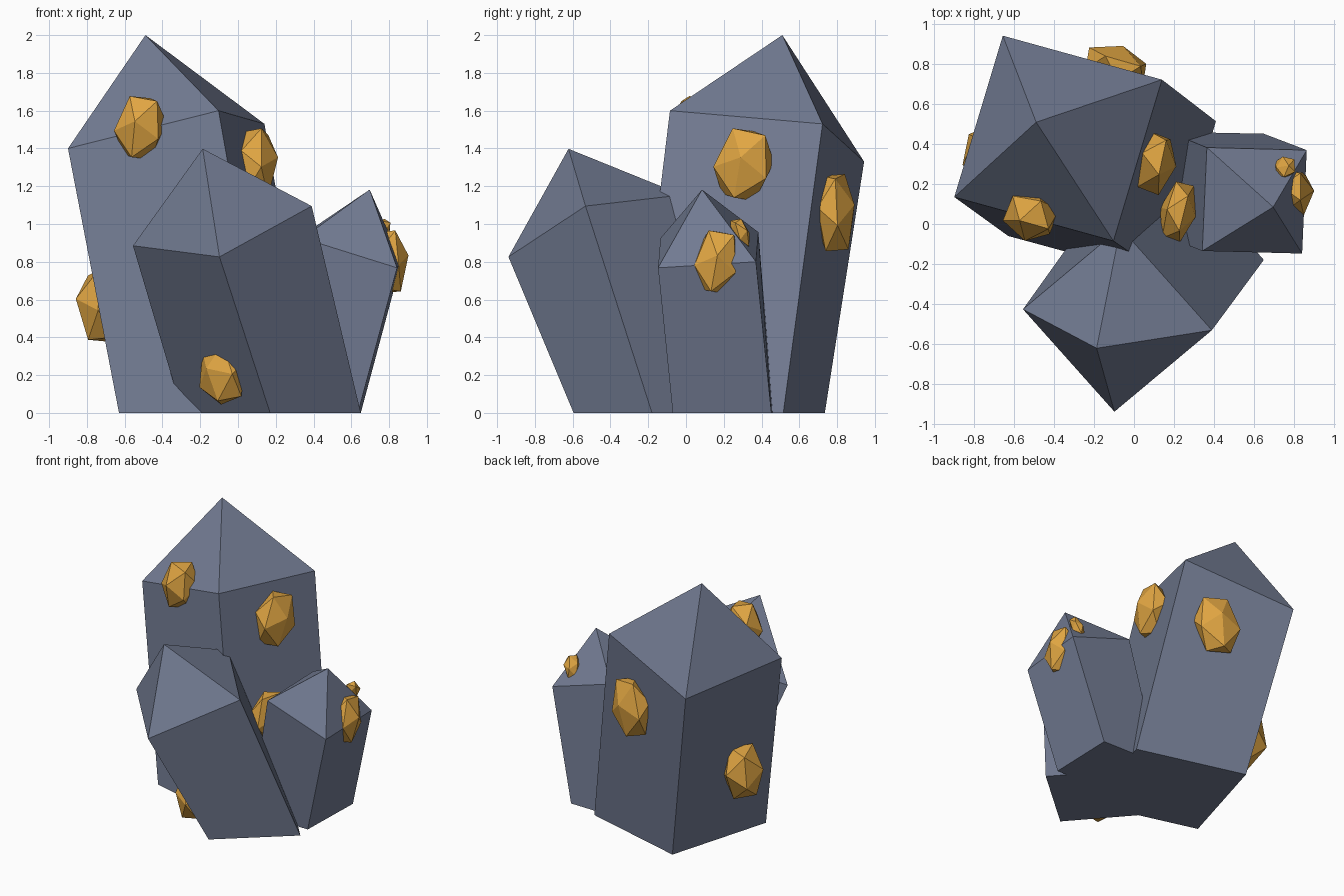
import bpy, bmesh, math
from mathutils import Vector, Matrix

if "Cube" in bpy.data.objects:
    bpy.data.objects.remove(bpy.data.objects["Cube"])


def material(name, rgb):
    m = bpy.data.materials.new(name)
    m.diffuse_color = (*rgb, 1)
    m.use_nodes = True
    m.node_tree.nodes["Principled BSDF"].inputs["Base Color"].default_value = m.diffuse_color
    return m


STONE = material("slate_blue_stone", (0.17, 0.20, 0.29))
GOLD = material("gold", (0.75, 0.38, 0.055))


def finish(name, bm, mat):
    bmesh.ops.recalc_face_normals(bm, faces=bm.faces)
    mesh = bpy.data.meshes.new(name)
    bm.to_mesh(mesh)
    bm.free()
    mesh.materials.append(mat)
    ob = bpy.data.objects.new(name, mesh)
    bpy.context.collection.objects.link(ob)
    return ob


def crystal(name, base, shoulder, apex):
    """Leaning four-sided prism with a pointed cap; the fourth corner closes a parallelogram."""
    bm = bmesh.new()
    rings = []
    for pts in (base, shoulder):
        a, b, c = (Vector(p) for p in pts)
        rings.append([bm.verts.new(p) for p in (a, b, c, a + c - b)])
    tip = bm.verts.new(apex)
    low, high = rings
    bm.faces.new(low)
    for i in range(4):
        j = (i + 1) % 4
        bm.faces.new((low[i], low[j], high[j], high[i]))
        bm.faces.new((high[i], high[j], tip))
    return finish(name, bm, STONE)


def nugget(name, centre, yaw, size, roll=0):
    """Flattened icosahedron: size = (out of the face, along the face, up)."""
    bm = bmesh.new()
    bmesh.ops.create_icosphere(bm, subdivisions=1, radius=1.04)
    mat = (Matrix.Translation(centre)
           @ Matrix.Rotation(math.radians(yaw), 4, 'Z')
           @ Matrix.Rotation(math.radians(roll), 4, 'X')
           @ Matrix.Diagonal((*size, 1))
           @ Matrix.Rotation(math.radians(80), 4, 'Y'))
    bmesh.ops.transform(bm, matrix=mat, verts=bm.verts)
    return finish(name, bm, GOLD)


# Three leaning crystals
crystal("tall_crystal",
        [(-0.63, -0.06, 0), (-0.40, 0.735, 0), (0.41, 0.515, 0)],
        [(-0.90, 0.135, 1.40), (-0.657, 0.943, 1.33), (0.14, 0.723, 1.53)],
        (-0.49, 0.51, 2.0))
crystal("front_crystal",
        [(-0.294, -0.06, 0), (0.17, -0.595, 0), (0.65, -0.18, 0)],
        [(-0.556, -0.427, 0.885), (-0.098, -0.94, 0.826), (0.39, -0.532, 1.095)],
        (-0.187, -0.622, 1.398))
crystal("side_crystal",
        [(0.635, -0.07, 0), (0.65, 0.452, 0), (0.17, 0.462, 0)],
        [(0.842, -0.148, 0.768), (0.865, 0.37, 0.80), (0.365, 0.383, 0.957)],
        (0.697, 0.085, 1.182))

# Gold nuggets set into the crystal faces
nuggets = [
    ("tall_front_nugget", (-0.515, 0.045, 1.51), -106, (0.13, 0.14, 0.19), -10),
    ("tall_right_upper_nugget", (0.10, 0.305, 1.315), -12, (0.11, 0.165, 0.215), -12),
    ("tall_right_lower_nugget", (0.22, 0.06, 0.70), -14, (0.09, 0.165, 0.20), 0),
    ("tall_back_nugget", (-0.09, 0.79, 1.06), 74, (0.105, 0.17, 0.235), 8),
    ("tall_left_nugget", (-0.715, 0.335, 0.565), 197, (0.145, 0.17, 0.215), 8),
    ("front_nugget", (-0.085, -0.45, 0.205), 221, (0.10, 0.155, 0.175), 15),
    ("side_nugget", (0.80, 0.16, 0.80), 0, (0.10, 0.125, 0.19), -10),
    ("side_shard", (0.755, 0.285, 0.95), 45, (0.06, 0.045, 0.09), 25),
]
for n in nuggets:
    nugget(*n)
